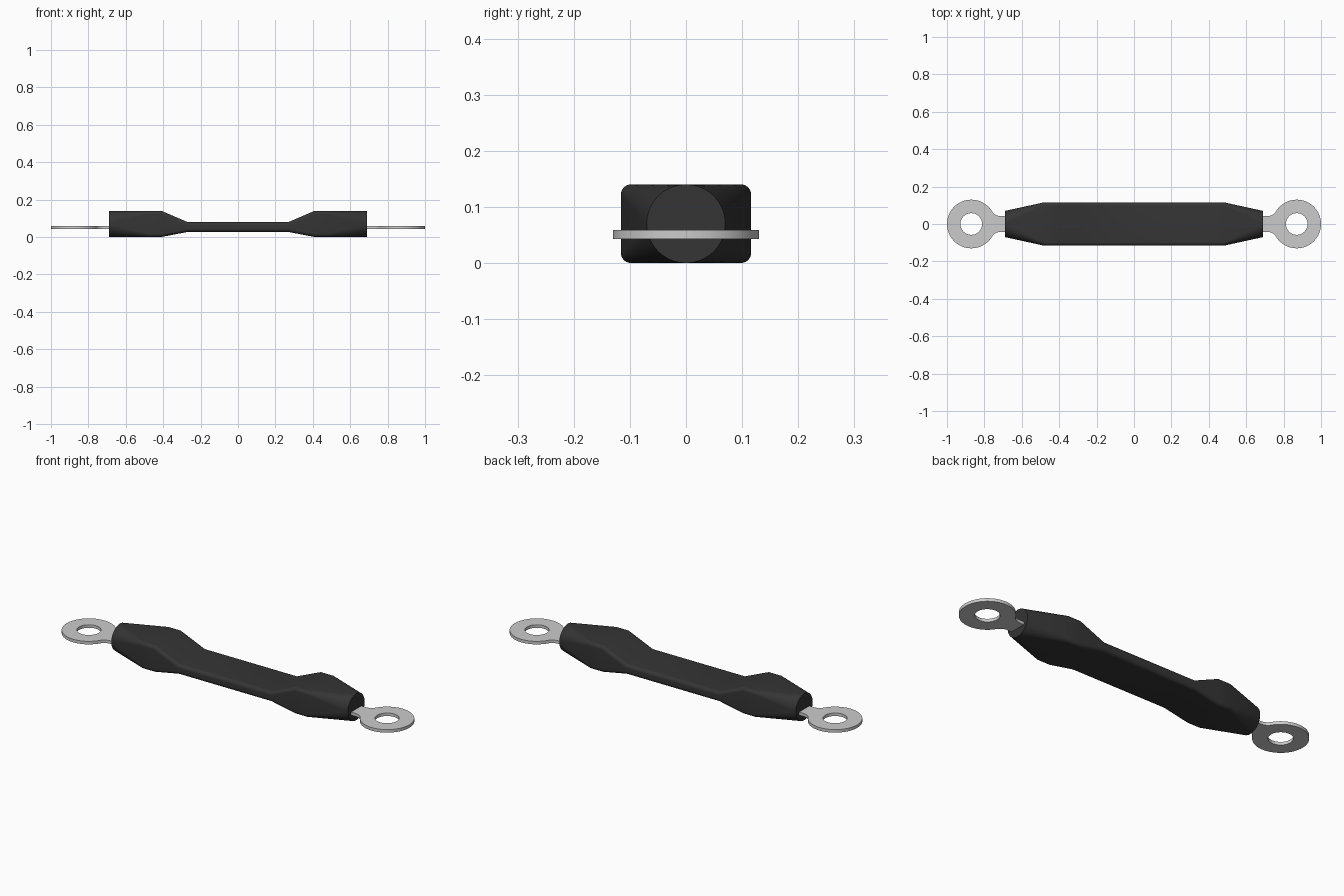
import bpy, bmesh
from math import pi, cos, sin, sqrt, atan2, radians

if "Cube" in bpy.data.objects:
    bpy.data.objects.remove(bpy.data.objects["Cube"])


def finish(obj, angle):
    bpy.ops.object.select_all(action='DESELECT')
    obj.select_set(True)
    bpy.context.view_layer.objects.active = obj
    bpy.ops.object.shade_smooth_by_angle(angle=radians(angle))


def section(x, half_w, z0, z1, r, n=10):
    """Rounded rectangle across the x axis, n segments per corner."""
    zc, half_h = (z0 + z1) / 2, (z1 - z0) / 2
    pts = []
    for k, (sy, sz) in enumerate(((1, 1), (-1, 1), (-1, -1), (1, -1))):
        for i in range(n + 1):
            a = k * pi / 2 + i / n * pi / 2
            pts.append((x, sy * (half_w - r) + r * cos(a),
                        zc + sz * (half_h - r) + r * sin(a)))
    return pts


# Sleeve: round ends widening to a block, pinched flat in the middle
half = [(0.27, 0.116, 0.027, 0.08, 0.018),
        (0.41, 0.116, 0.0, 0.14, 0.018),
        (0.48, 0.116, 0.0, 0.14, 0.018),
        (0.69, 0.07, 0.0, 0.14, 0.07)]
stations = [(-s[0], *s[1:]) for s in reversed(half)] + half

bm = bmesh.new()
rings = [[bm.verts.new(p) for p in section(*s)] for s in stations]
for a, b in zip(rings, rings[1:]):
    for i in range(len(a)):
        j = (i + 1) % len(a)
        bm.faces.new((a[i], a[j], b[j], b[i]))
bm.faces.new(rings[0])
bm.faces.new(rings[-1])
bmesh.ops.remove_doubles(bm, verts=bm.verts[:], dist=1e-5)
bmesh.ops.recalc_face_normals(bm, faces=bm.faces[:])
mesh = bpy.data.meshes.new("sleeve")
bm.to_mesh(mesh)
bm.free()
sleeve = bpy.data.objects.new("sleeve", mesh)
bpy.context.collection.objects.link(sleeve)
black = bpy.data.materials.new("black_rubber")
black.diffuse_color = (0.035, 0.035, 0.035, 1)
black.use_nodes = True
black.node_tree.nodes["Principled BSDF"].inputs["Base Color"].default_value = black.diffuse_color
mesh.materials.append(black)
finish(sleeve, 30)

# Ring terminal outline: eye, filleted neck, tail hidden in the sleeve
CX, R, HOLE, NECK, FIL = 0.87, 0.13, 0.058, 0.043, 0.05
fy = NECK + FIL
fx = CX - sqrt((R + FIL) ** 2 - fy ** 2)
a0 = atan2(fy, fx - CX)              # eye angle where the fillet starts
upper = [(CX + R * cos(a0 * i / 28), R * sin(a0 * i / 28)) for i in range(29)]
f0, f1 = a0 - pi, -pi / 2
for i in range(1, 9):
    t = f0 + (f1 - f0) * i / 8
    upper.append((fx + FIL * cos(t), fy + FIL * sin(t)))
upper.append((0.66, NECK))
outline = upper + [(x, -y) for x, y in reversed(upper[1:])]
hole = [(CX + HOLE * cos(2 * pi * i / 40), HOLE * sin(2 * pi * i / 40))
        for i in range(40)]


def terminal(name, turn):
    cu = bpy.data.curves.new(name, 'CURVE')
    cu.dimensions, cu.fill_mode, cu.extrude = '2D', 'BOTH', 0.008
    for loop in (outline, hole):
        sp = cu.splines.new('POLY')
        sp.points.add(len(loop) - 1)
        for p, (x, y) in zip(sp.points, loop):
            p.co = (x, y, 0, 1)
        sp.use_cyclic_u = True
    obj = bpy.data.objects.new(name, cu)
    bpy.context.collection.objects.link(obj)
    obj.location.z = 0.051
    obj.rotation_euler.z = turn
    bpy.ops.object.select_all(action='DESELECT')
    obj.select_set(True)
    bpy.context.view_layer.objects.active = obj
    bpy.ops.object.convert(target='MESH')
    finish(bpy.context.view_layer.objects.active, 30)


terminal("right_ring_terminal", 0)
terminal("left_ring_terminal", pi)
